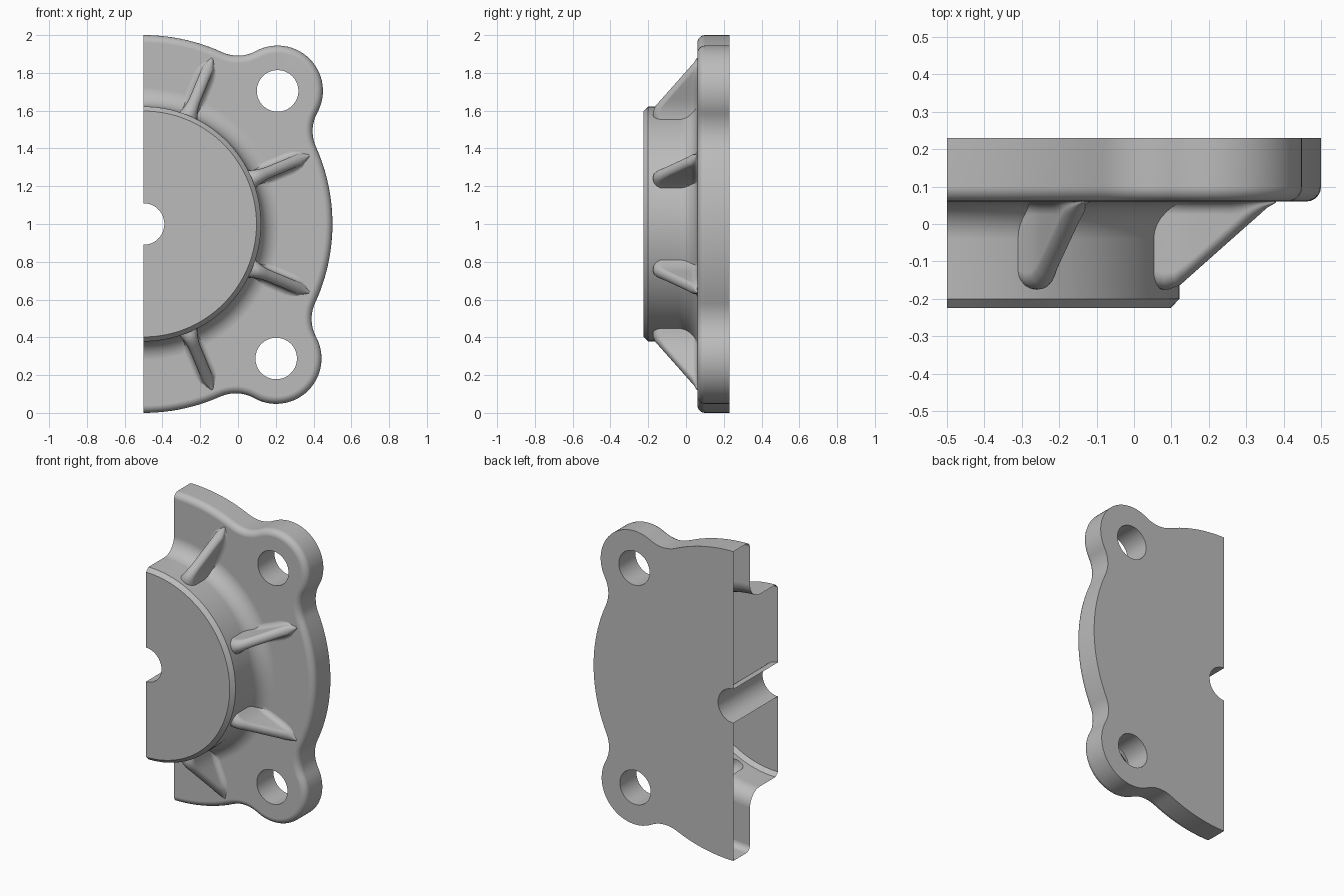
import bpy, bmesh, math
from math import sin, cos, pi, radians

if "Cube" in bpy.data.objects:
    bpy.data.objects.remove(bpy.data.objects["Cube"])

FRONT, BACK, NOSE = 0.06, 0.23, -0.225      # y of plate front, plate back, hub face
LOBES = (radians(-45.4), radians(44.8))     # bolt lobe directions around the axis
LOBE_R, NECK_R, HOLE_R = 0.24, 0.20, 0.11

metal = bpy.data.materials.new("grey_metal")
metal.diffuse_color = (0.5, 0.5, 0.5, 1)
metal.use_nodes = True
metal.node_tree.nodes["Principled BSDF"].inputs["Base Color"].default_value = metal.diffuse_color


def place(u, y, v):
    """Axis-relative coordinates to model space."""
    return (u - 0.5, y, v + 1.0)


def loft(name, rings):
    """Closed solid skinned through equal-length rings of points."""
    bm = bmesh.new()
    loops = [[bm.verts.new(p) for p in ring] for ring in rings]
    n = len(loops[0])
    for a, b in zip(loops, loops[1:]):
        for i in range(n):
            bm.faces.new((a[i], a[(i + 1) % n], b[(i + 1) % n], b[i]))
    bm.faces.new(loops[0])
    bm.faces.new(loops[-1])
    bmesh.ops.recalc_face_normals(bm, faces=bm.faces)
    me = bpy.data.meshes.new(name)
    bm.to_mesh(me)
    bm.free()
    ob = bpy.data.objects.new(name, me)
    bpy.context.collection.objects.link(ob)
    me.materials.append(metal)
    return ob


def arc(c, r, a0, a1, n, ccw=True):
    span = (a1 - a0) % (2 * pi)
    if not ccw:
        span -= 2 * pi
    return [(c[0] + r * cos(a0 + span * i / n), c[1] + r * sin(a0 + span * i / n))
            for i in range(n)]


def outline(d):
    """Disc with two bolt lobes and concave necks, inset by d."""
    reach = 1 + NECK_R
    beta = math.acos((reach ** 2 + 1 - (LOBE_R + NECK_R) ** 2) / (2 * reach))
    pts, start = [], radians(-120)
    for phi in LOBES:
        c = (cos(phi), sin(phi))
        f0, f1 = [(reach * cos(a), reach * sin(a)) for a in (phi - beta, phi + beta)]
        to0, to1 = [math.atan2(f[1] - c[1], f[0] - c[0]) for f in (f0, f1)]
        pts += arc((0, 0), 1 - d, start, phi - beta, 24)
        pts += arc(f0, NECK_R + d, phi - beta + pi, to0 + pi, 10, False)
        pts += arc(c, LOBE_R - d, to0, to1, 28)
        pts += arc(f1, NECK_R + d, to1 + pi, phi + beta + pi, 10, False)
        start = phi + beta
    return pts + arc((0, 0), 1 - d, start, radians(120), 24)


def revolve(name, profile, centre=(0, 0), n=96):
    return loft(name, [[place(centre[0] + r * cos(2 * pi * (i + .5) / n), y,
                              centre[1] + r * sin(2 * pi * (i + .5) / n))
                        for i in range(n)] for r, y in profile])


# Plate with a rounded front edge
E = 0.04
steps = [(0, BACK)] + [(E * (1 - cos(a)), FRONT + E * (1 - sin(a)))
                       for a in (pi / 2 * i / 5 for i in range(6))]
body = loft("half_flange", [[place(u, y, v) for u, v in outline(d)] for d, y in steps])

# Hub with chamfered face and filleted foot
F, HR = 0.10, 0.622
foot = [(HR + F - F * cos(a), FRONT - F + F * sin(a))
        for a in (pi / 2 * i / 8 for i in range(9))]
hub = revolve("hub", [(HR - .024, NOSE), (HR, NOSE + .025)] + foot + [(HR + F, 0.12)])


def rib(angle):
    """Sloping rib with round crest and flared foot."""
    rings = []
    for i in range(15):
        r = 0.56 + 0.39 * i / 14
        h = max(0.004, min(0.235, (0.945 - r) * 0.82))
        w = min(0.030, h * 0.9) + 0.03 * max(0, (0.72 - r) / 0.12) ** 2
        fl = min(0.035, h * 0.45)
        cap = min(w, h - fl)
        half = [(w + fl, -0.03)]
        half += [(w + fl * (1 - sin(a)), fl * (1 - cos(a)))
                 for a in (pi / 2 * k / 4 for k in range(5))]
        half += [(w * cos(a), h - cap + cap * sin(a) + 1e-4)
                 for a in (pi / 2 * k / 5 for k in range(5))]
        sec = half + [(0, h + 1e-4)] + [(-t, z) for t, z in reversed(half)]
        rings.append([place(r * cos(angle) - t * sin(angle), FRONT + 0.0005 - z,
                            r * sin(angle) + t * cos(angle)) for t, z in sec])
    return loft("rib", rings)


ribs = [rib(radians(a)) for a in (-67.5, -22.5, 22.5, 67.5)]

# Shaft bore and bolt holes
drills = [revolve("hole_cutter", [(HOLE_R, -0.5), (HOLE_R, 0.5)], c, 48)
          for c in [(0, 0)] + [(cos(p), sin(p)) for p in LOBES]]

for tool, op in [(o, 'UNION') for o in [hub] + ribs] + [(o, 'DIFFERENCE') for o in drills]:
    m = body.modifiers.new("join", 'BOOLEAN')
    m.operation, m.object, m.solver = op, tool, 'EXACT'
mesh = bpy.data.meshes.new_from_object(
    body.evaluated_get(bpy.context.evaluated_depsgraph_get()))
body.modifiers.clear()
body.data = mesh
for o in [hub] + ribs + drills:
    bpy.data.objects.remove(o)

# Split along the axis, leaving the shell open on the joint plane
bm = bmesh.new()
bm.from_mesh(mesh)
bmesh.ops.bisect_plane(bm, geom=bm.verts[:] + bm.edges[:] + bm.faces[:], dist=1e-5,
                       plane_co=(-0.5, 0, 0), plane_no=(1, 0, 0), clear_inner=True)
bm.to_mesh(mesh)
bm.free()
mesh.materials.clear()
mesh.materials.append(metal)
for p in mesh.polygons:
    p.material_index = 0

bpy.context.view_layer.objects.active = body
body.select_set(True)
bpy.ops.object.shade_smooth_by_angle(angle=radians(35))
body.modifiers.new("even_shading", 'WEIGHTED_NORMAL').keep_sharp = True
